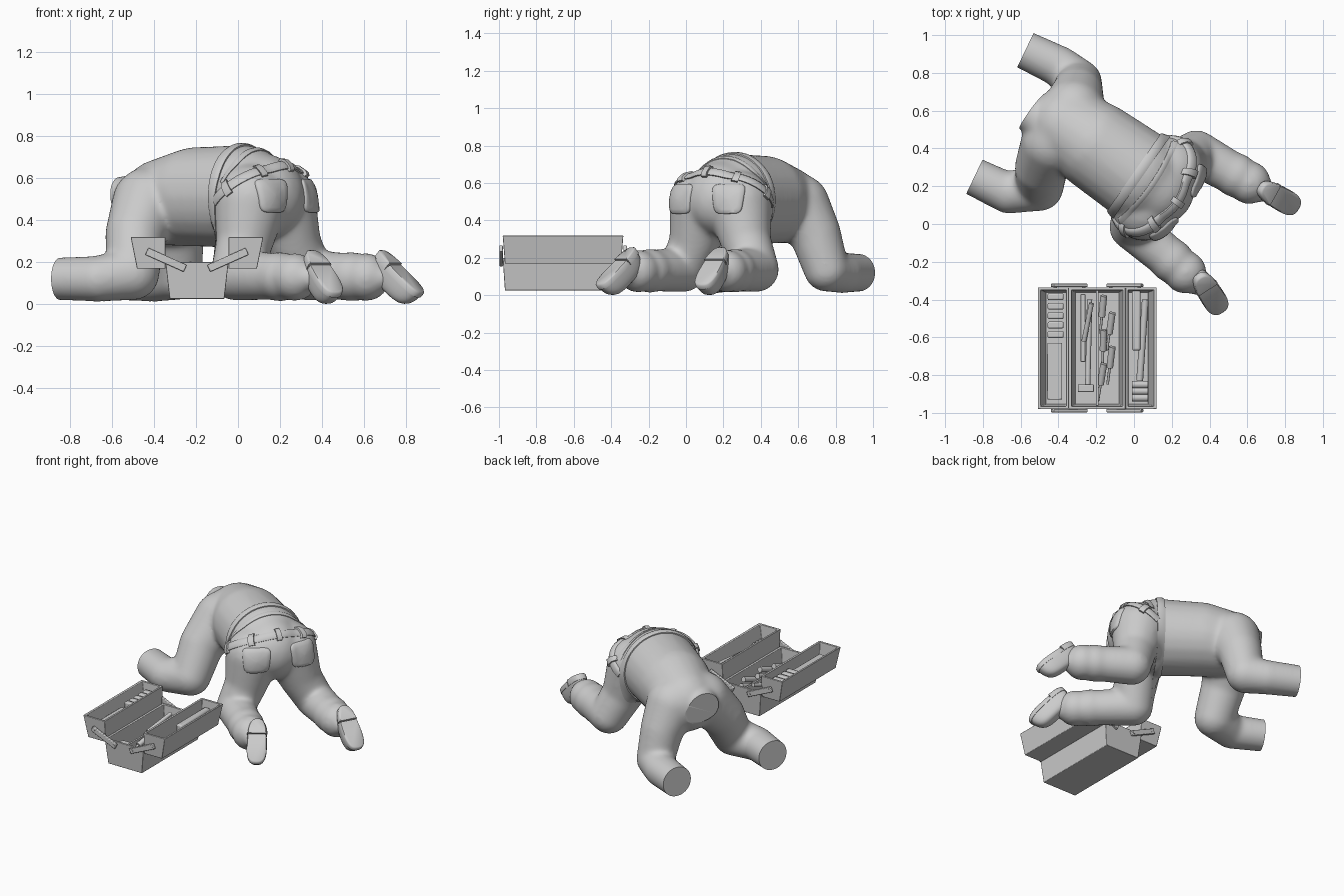
import bpy, bmesh, math, random
from mathutils import Vector as V, Matrix
from mathutils.bvhtree import BVHTree

if "Cube" in bpy.data.objects:
    bpy.data.objects.remove(bpy.data.objects["Cube"])

random.seed(4)
UP = V((0, 0, 1))
FWD = V((-.82, .57, 0)).normalized()      # horizontal heading of the body
SIDE = V((FWD.y, -FWD.x, 0))


def smooth(ob, angle):
    bpy.ops.object.select_all(action='DESELECT')
    ob.select_set(True)
    bpy.context.view_layer.objects.active = ob
    bpy.ops.object.shade_smooth_by_angle(angle=math.radians(angle))


def finish(name, bm, angle=40, bevel=0):
    bmesh.ops.remove_doubles(bm, verts=bm.verts, dist=1e-5)
    bmesh.ops.recalc_face_normals(bm, faces=bm.faces)
    me = bpy.data.meshes.new(name)
    bm.to_mesh(me)
    bm.free()
    ob = bpy.data.objects.new(name, me)
    bpy.context.collection.objects.link(ob)
    if bevel:
        m = ob.modifiers.new("bevel", 'BEVEL')
        m.width, m.segments = bevel, 2
    smooth(ob, angle)
    return ob


def loft(name, rings, closed=False, angle=40, bevel=0):
    bm = bmesh.new()
    vs = [[bm.verts.new(p) for p in r] for r in rings]
    n = len(vs[0])
    for a, b in list(zip(vs, vs[1:])) + ([(vs[-1], vs[0])] if closed else []):
        for i in range(n):
            j = (i + 1) % n
            bm.faces.new((a[i], a[j], b[j], b[i]))
    if not closed:
        bm.faces.new(vs[0][::-1])
        bm.faces.new(vs[-1])
    return finish(name, bm, angle, bevel)


def box(name, c, size, rot=None, bevel=.004):
    bm = bmesh.new()
    m = Matrix.Translation(c) @ (rot or Matrix()) @ Matrix.Diagonal((*size, 1))
    bmesh.ops.create_cube(bm, size=1, matrix=m)
    return finish(name, bm, 30, bevel)


def rod(name, p, q, r):
    p, q = V(p), V(q)
    m = (q - p).to_track_quat('Z', 'Y').to_matrix()
    circ = [m @ V((math.cos(k * math.pi / 6), math.sin(k * math.pi / 6), 0)) * r for k in range(12)]
    return loft(name, [[p + c for c in circ], [q + c for c in circ]])


# body: balls swept along limb paths, fused by a voxel remesh
bm = bmesh.new()


def sweep(points, radii):
    pts = [V(p) for p in points]
    for a, b, ra, rb in zip(pts, pts[1:], radii, radii[1:]):
        n = max(2, int((b - a).length / .025))
        for k in range(n + 1):
            bmesh.ops.create_icosphere(bm, subdivisions=3, radius=ra + (rb - ra) * k / n,
                                       matrix=Matrix.Translation(a.lerp(b, k / n)))


hem = V((.02, .26, .51))
chest = hem - UP * .025 + FWD * .46
neck = chest - SIDE * .06 + UP * .025
sweep([hem, hem + FWD * .27, chest], [.247, .237, .207])
sweep([neck, neck + FWD * .13, neck + FWD * .25], [.15, .105, .092])
sweep([hem, hem - FWD * .12], [.238, .205])

# arms: shoulder, upper arm, elbow, wrist
ARM = V((-.9, .43, 0)).normalized()
wrists = V((-.845, .25, .12)), V((-.575, .92, .12))
sweep([chest, (-.43, .43, .48), (-.49, .3, .33), (-.5, .195, .145), wrists[0] - ARM * .2, wrists[0] + ARM * .1],
      [.2, .17, .143, .128, .11, .1])
sweep([chest, (-.32, .6, .48), (-.3, .69, .33), (-.29, .75, .14), wrists[1] - ARM * .2, wrists[1] + ARM * .1],
      [.2, .17, .139, .122, .11, .1])

# legs: hip, thigh, knee, then the calf with a wrinkled cuff and ankle
for s, knee, ankle in ((-1, V((-.01, -.015, .138)), V((.34, -.315, .125))),
                       (1, V((.33, .375, .138)), V((.68, .18, .125)))):
    hip = hem - FWD * .13 + SIDE * .12 * s - UP * .02
    thigh = hip.lerp(knee, .55) - SIDE * .02 * s
    sweep([hip, thigh, knee], [.178, .136, .123])
    calf = [knee.lerp(ankle, k / 10) for k in range(9)]
    sweep(calf, [.123 - .002 * k + (.008 * (-1) ** k if k > 5 else 0) for k in range(9)])
    sweep([calf[-1], ankle], [.08, .065])

me = bpy.data.meshes.new("body")
bm.to_mesh(me)
bm.free()
body = bpy.data.objects.new("body", me)
bpy.context.collection.objects.link(body)
m = body.modifiers.new("fuse", 'REMESH')
m.mode, m.voxel_size = 'VOXEL', .012
m = body.modifiers.new("soften", 'SMOOTH')
m.factor, m.iterations = .5, 22

# flat cuts at the wrists and neck
cutters = []
for p, n in [(wrists[0], ARM), (wrists[1], ARM), (neck + FWD * .195, FWD - UP * .1)]:
    n = n.normalized()
    c = box("cutter", p + n * .15, (.26, .26, .3), n.to_track_quat('Z', 'Y').to_matrix().to_4x4(), 0)
    c.hide_render = True
    cutters.append(c)
    b = body.modifiers.new("cut", 'BOOLEAN')
    b.operation, b.object = 'DIFFERENCE', c
dg = bpy.context.evaluated_depsgraph_get()
body.data = bpy.data.meshes.new_from_object(body.evaluated_get(dg))
body.modifiers.clear()
for c in cutters:
    bpy.data.objects.remove(c)
smooth(body, 45)
tree = BVHTree.FromPolygons([v.co for v in body.data.vertices], [p.vertices[:] for p in body.data.polygons])


def hit(o, d):
    return tree.ray_cast(o, d)[0] or o + d * .2


def band(name, c, axis, back, a0, a1, h, off, n=48):
    """Strap hugging the body between two angles."""
    full, rings = a1 - a0 >= 360, []
    for i in range(n if full else n + 1):
        a = math.radians(a0 + (a1 - a0) * i / n)
        d = back * math.cos(a) + SIDE * math.sin(a)
        rings.append([hit(c + axis * h * s, d) + d * o for s, o in
                      ((-.5, -.015), (-.5, off * .6), (-.25, off), (.25, off), (.5, off * .6), (.5, -.015))])
    return loft(name, rings, full, 50)


def tilt(deg):
    a = math.radians(deg)
    return FWD * math.cos(a) + UP * math.sin(a), UP * math.cos(a) - FWD * math.sin(a)


# shirt hem with a fold, belt, belt loops
band("shirt_hem", hem, *tilt(0), 0, 360, .05, .012, 72)
band("shirt_fold", hem - FWD * .045, *tilt(12), -75, 75, .03, .007)
waist = hem - FWD * .05
band("belt", waist, *tilt(54), -98, 98, .05, .013)
for k in range(5):
    a = -76 + 38 * k
    band("belt_loop", waist, *tilt(54), a - 3.5, a + 3.5, .08, .024, 3)

# back pockets
for s in (-1, 1):
    n = (SIDE * .33 * s - FWD).normalized()
    o, t = hem - FWD * .1 + SIDE * .095 * s + UP * .005, UP.cross(n)
    rings = []
    for k, off in ((1, -.012), (1, .008), (.95, .013), (.7, .013), (.4, .013), (.05, .013)):
        ring = []
        for i in range(32):
            a = i * math.tau / 32
            x, y = [math.copysign(abs(v) ** .4, v) for v in (math.cos(a), math.sin(a))]
            ring.append(hit(o + t * x * k * (.086 + .008 * y) + UP * y * k * .08, n) + n * off)
        rings.append(ring)
    loft("back_pocket", rings, angle=50)

# shoes: toes on the ground, soles facing up and back
for c, d in ((V((.405, -.37, .145)), V((.54, -.84, 0))), (V((.77, .138, .145)), V((.87, -.49, 0)))):
    lx, lz = d * .75 - UP * .66, d * .66 + UP * .75
    ly = lz.cross(lx)

    def outline(z, k, lo=-1, hi=1):
        pts = []
        for i in range(40):
            a = i * math.tau / 40
            x, y = [math.copysign(abs(v) ** .72, v) for v in (math.cos(a), math.sin(a))]
            pts.append(c + lx * min(hi, max(lo, .153 * k * x)) + ly * y * (.063 + .006 * x) * k + lz * z)
        return pts
    # upper: rounded over by a quarter-ellipse rule
    loft("shoe_upper", [outline(-.11 * math.sin(t), .97 * max(.1, math.cos(t)) ** .45)
                        for t in [k * math.pi / 16 for k in range(9)]], angle=60)
    loft("shoe_sole", [outline(z, k, lo=-.045) for z, k in ((-.018, 1), (.006, 1), (.014, .93))], angle=60)
    loft("shoe_heel", [outline(z, k, hi=-.05) for z, k in ((-.018, 1), (.014, 1), (.022, .93))], angle=60)


# toolbox: base and two raised side trays
def tray(name, xb, xt, z0, z1, w=.014):
    def rect(x, g, z, i):
        x0, x1, y0, y1 = x[0] + i, x[1] - i, -.98 + g + i, -.335 - g - i
        return [V((x0, y0, z)), V((x1, y0, z)), V((x1, y1, z)), V((x0, y1, z))]
    return loft(name, [rect(xb, .012, z0, 0), rect(xt, 0, z1, 0), rect(xt, 0, z1, w), rect(xb, .012, z0 + w, w)],
                angle=30, bevel=.003)


CX = -.195
tray("toolbox_base", (CX - .13, CX + .13), (CX - .15, CX + .15), .025, .2)
box("base_divider", (CX, -.657, .11), (.012, .61, .14), bevel=0)
for s in (-1, 1):
    xb, xt = [sorted((CX + s * .15, CX + s * w)) for w in (.285, .315)]
    tray("side_tray", xb, xt, .168, .318)
    for y in (-.988, -.325):
        box("hinge_bar", (CX + s * .147, y, .21), (.2, .018, .036), Matrix.Rotation(-s * .42, 4, 'Y'))
        for k in (-1, 1):
            x, z = CX + s * (.147 + k * .075), .21 + k * .033
            rod("hinge_pin", (x, y - .01, z), (x, y + .01, z), .009)

# contents of the trays
for i in range(5):
    box("socket_block", (-.415, -.385 - .05 * i, .24), (.085, .036, .08), bevel=.008)
box("parts_case", (-.42, -.78, .225), (.08, .3, .06))
box("saw_handle", (.012, -.51, .235), (.045, .32, .07), bevel=.01)
rod("long_file", (.06, -.4, .25), (.03, -.83, .23), .018)
for i in range(3):
    y = -.85 - .035 * i
    rod("tape_roll", (-.01, y, .22), (.075, y, .22), .02)

# contents of the base
rod("hammer_handle", (-.235, -.4, .1), (-.245, -.86, .12), .014)
box("hammer_head", (-.255, -.87, .13), (.085, .04, .045))
box("wrench", (-.27, -.55, .09), (.025, .36, .025))
rod("pry_bar", (-.225, -.42, .19), (-.265, -.62, .13), .013)
for i in range(5):
    p = V((-.16 + .045 * (i % 2), -.38 - .09 * i, .18))
    q = p + V((random.uniform(-.02, .02), -.11, -.035))
    rod("screwdriver_grip", p, q, .018)
    rod("screwdriver_shaft", q, q + (q - p) * .8, .007)
